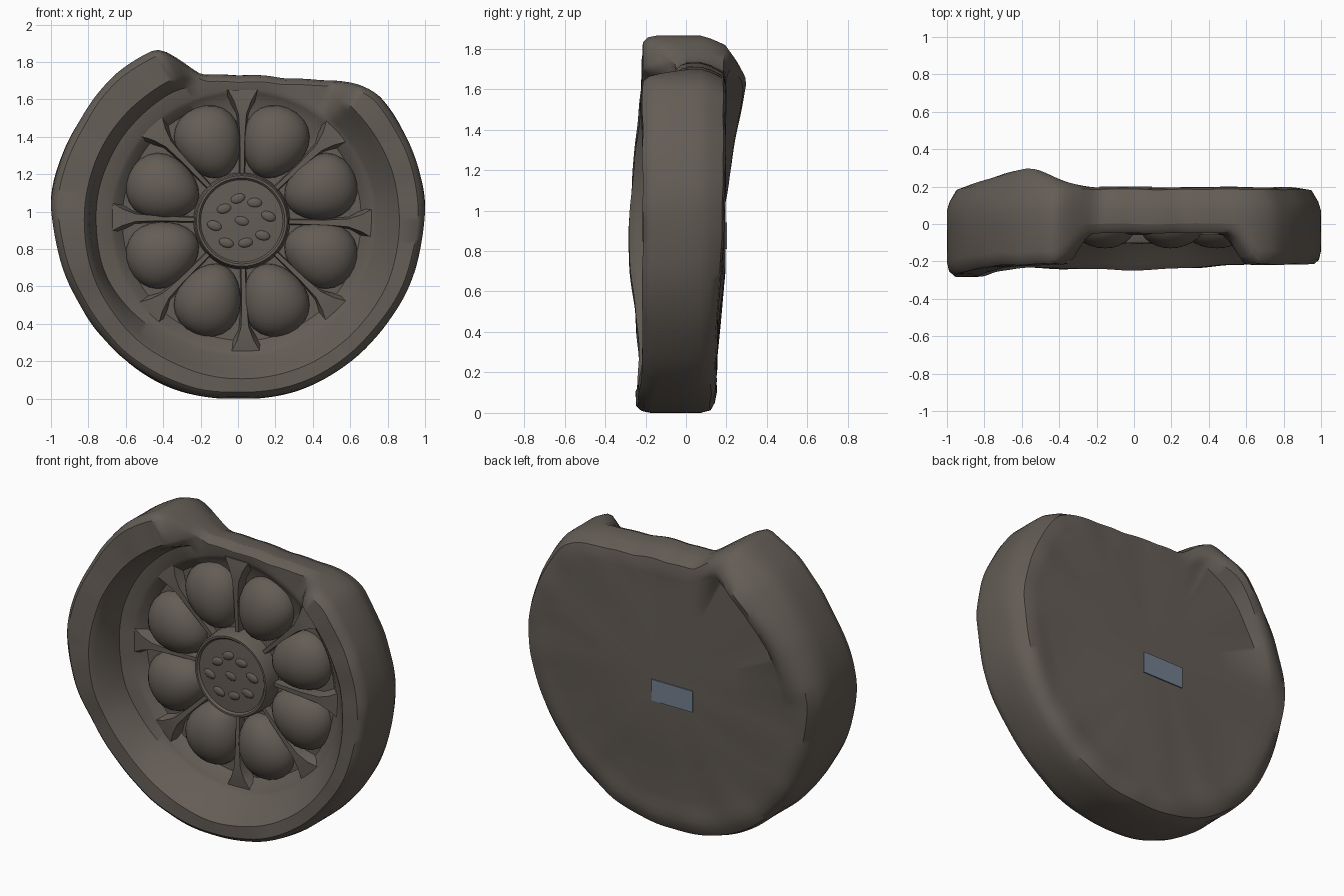
import bpy, bmesh, math, random
from mathutils import Vector, Matrix, noise

if "Cube" in bpy.data.objects:
    bpy.data.objects.remove(bpy.data.objects["Cube"])

random.seed(4)
CX, CZ = 0.02, 0.95          # centre of the flower


def material(name, col):
    m = bpy.data.materials.new(name)
    m.diffuse_color = (*col, 1)
    m.use_nodes = True
    m.node_tree.nodes["Principled BSDF"].inputs["Base Color"].default_value = m.diffuse_color
    return m


CLAY = material("grey brown clay", (0.127, 0.109, 0.092))
BLUE = material("blue grey label", (0.17, 0.215, 0.275))


def finish(name, bm, mat, angle=35):
    bmesh.ops.recalc_face_normals(bm, faces=bm.faces)
    me = bpy.data.meshes.new(name)
    bm.to_mesh(me)
    bm.free()
    ob = bpy.data.objects.new(name, me)
    bpy.context.collection.objects.link(ob)
    me.materials.append(mat)
    bpy.ops.object.select_all(action='DESELECT')
    ob.select_set(True)
    bpy.context.view_layer.objects.active = ob
    bpy.ops.object.shade_smooth_by_angle(angle=math.radians(angle))
    return ob


def polar(r, a, y):
    return Vector((CX + r * math.cos(a), y, CZ + r * math.sin(a)))


def step(a, b, x):
    t = max(0, min(1, (x - a) / (b - a)))
    return t * t * (3 - 2 * t)


# Worn outline of the disc, front view (x, z)
OUTLINE = [(1.0, 1.03), (.96, 1.24), (.88, 1.43), (.75, 1.63), (.65, 1.68), (.45, 1.70),
           (.25, 1.71), (0, 1.725), (-.2, 1.73), (-.3, 1.8), (-.42, 1.875), (-.66, 1.73),
           (-.85, 1.48), (-.96, 1.25), (-1.0, 1.04), (-.96, .78), (-.86, .53), (-.69, .29),
           (-.45, .10), (-.25, .025), (.02, 0), (.28, .03), (.5, .13), (.72, .31),
           (.88, .53), (.97, .78)]
knots = sorted((math.degrees(math.atan2(z - CZ, x - CX)) % 360, math.hypot(x - CX, z - CZ))
               for x, z in OUTLINE)
knots = [(knots[-1][0] - 360, knots[-1][1])] + knots + [(knots[0][0] + 360, knots[0][1])]


def outline(d):
    for (a, ra), (b, rb) in zip(knots, knots[1:]):
        if a <= d <= b:
            return ra + (rb - ra) * (d - a) / (b - a)
    return 1.0


# Disc body: one radial profile (recess, rim, side, back) swept round the outline
N = 180
radii = [outline(i * 360 / N) for i in range(N)]
radii = [(radii[i - 1] + 2 * radii[i] + radii[(i + 1) % N]) / 4 for i in range(N)]


def profile(d, R):
    gap = step(47, 56, d) * (1 - step(107, 117, d))                  # broken rim at top
    rim = -.215 - .067 * math.exp(-((d - 183) / 32) ** 2) - .03 * math.exp(-((d - 262) / 35) ** 2)
    rim = rim * (1 - gap) - .05 * gap
    floor = -.055 * (1 - gap) - .045 * gap
    z = CZ + R * math.sin(math.radians(d))
    back = .15 + .045 * step(0, 1.3, z)
    fade = max(0, min(1, 1 - (d - 132) / 43))
    lump = .10 * step(108, 130, d) * fade                            # lump behind left shoulder
    steep = step(90, 120, d) * (1 - step(200, 250, d))
    wall = .725 + .055 * steep                                       # foot of the rim's inner wall
    pts = [(.25, 0), (.5, 0), (.64, .0), (.685, floor + .01), (.705, floor),
           (min(wall, R - .06), floor - .015 * (1 - gap)),
           (min(.815, R - .045), rim + .035 * (1 - gap)), (min(.845, R - .04), rim),
           (R - .035, rim), (R - .01, rim + .025), (R, rim + .07), (R, .0),
           (R, .07), (R - .015, .12), (R - .05, back - .01 + .3 * lump),
           (R - .10, back + .8 * lump), (R - .14, back + lump), (R - .18, back + .85 * lump),
           (R - .22, back)]
    return pts + [(.5, (back + .195) / 2), (.25, .195)]


bm = bmesh.new()
rings = []
for i in range(N):
    d = i * 360 / N
    col = []
    for r, y in profile(d, radii[i]):
        p = polar(r, math.radians(d), y)
        p.y += .009 * min(1, r) * noise.noise(p * 5)
        k = 1 + .006 * noise.noise(p * 4 + Vector((7, 3, 1)))
        p.x, p.z = CX + (p.x - CX) * k, max(0, CZ + (p.z - CZ) * k)
        col.append(bm.verts.new(p))
    rings.append(col)
front, rear = bm.verts.new(polar(0, 0, 0)), bm.verts.new(polar(0, 0, .195))
for i in range(N):
    a, b = rings[i], rings[(i + 1) % N]
    for j in range(len(a) - 1):
        bm.faces.new((a[j], b[j], b[j + 1], a[j + 1]))
    bm.faces.new((front, b[0], a[0]))
    bm.faces.new((rear, a[-1], b[-1]))
finish("disc_body", bm, CLAY, 42)

# Eight egg-shaped petals, narrower toward the centre
for k in range(8):
    ang = math.radians(22.5 + 45 * k)
    bm = bmesh.new()
    bmesh.ops.create_uvsphere(bm, u_segments=24, v_segments=14, radius=1)
    for v in bm.verts:
        u, t, h = v.co
        t *= .176 * (1 + .16 * u)
        rad = .455 + .2 * u
        ca, sa = math.cos(ang), math.sin(ang)
        v.co = (CX + rad * ca - t * sa, .01 - .14 * h, CZ + rad * sa + t * ca)
    finish("petal_%d" % (k + 1), bm, CLAY, 60)

# Low ridges between the petals, flaring into the floor at their outer ends
for k in range(8):
    ang = math.radians(45 * k + random.uniform(-2, 2))
    bm = bmesh.new()
    rows = []
    for r, half, top in ((.24, .018, -.04), (.45, .022, -.055), (.57, .035, -.06),
                         (.64, .075, -.058), (.70, .13, -.05)):
        row = []
        for t, y in ((-half, .02), (-half * .6, top), (half * .6, top), (half, .02)):
            p = polar(r, ang, y)
            row.append(bm.verts.new(p + Vector((-t * math.sin(ang), 0, t * math.cos(ang)))))
        rows.append(row)
    for a, b in zip(rows, rows[1:]):
        for j in range(4):
            bm.faces.new((a[j], b[j], b[(j + 1) % 4], a[(j + 1) % 4]))
    bm.faces.new(rows[0])
    bm.faces.new(rows[-1])
    finish("ridge_%d" % (k + 1), bm, CLAY, 60)

# Seed head: lathed button with a thin raised lip
bm = bmesh.new()
LATHE = [(.26, .02), (.25, -.085), (.242, -.102), (.23, -.102), (.22, -.09), (.1, -.097)]
S = 48
cols = [[bm.verts.new(polar(r, 2 * math.pi * i / S, y)) for r, y in LATHE] for i in range(S)]
tip = bm.verts.new(polar(0, 0, -.098))
for i in range(S):
    a, b = cols[i], cols[(i + 1) % S]
    for j in range(len(LATHE) - 1):
        bm.faces.new((a[j], b[j], b[j + 1], a[j + 1]))
    bm.faces.new((a[-1], b[-1], tip))
finish("seed_head", bm, CLAY, 50)

# Small worn seeds on the button
bm = bmesh.new()
for k in range(9):
    r = 0 if k == 0 else random.uniform(.11, .15)
    p = polar(r, math.radians(45 * k + 10), -.092)
    mat = Matrix.Translation(p) @ Matrix.Rotation(random.uniform(-.5, .5), 4, 'Y') \
        @ Matrix.Diagonal((.042, .014, .026, 1))
    bmesh.ops.create_uvsphere(bm, u_segments=12, v_segments=8, radius=1, matrix=mat)
finish("seeds", bm, CLAY, 80)

# Label patch on the back
bm = bmesh.new()
bmesh.ops.create_cube(bm, size=1, matrix=Matrix.Translation((-.045, .197, .875))
                      @ Matrix.Diagonal((.28, .009, .13, 1)))
finish("back_label", bm, BLUE, 30)
